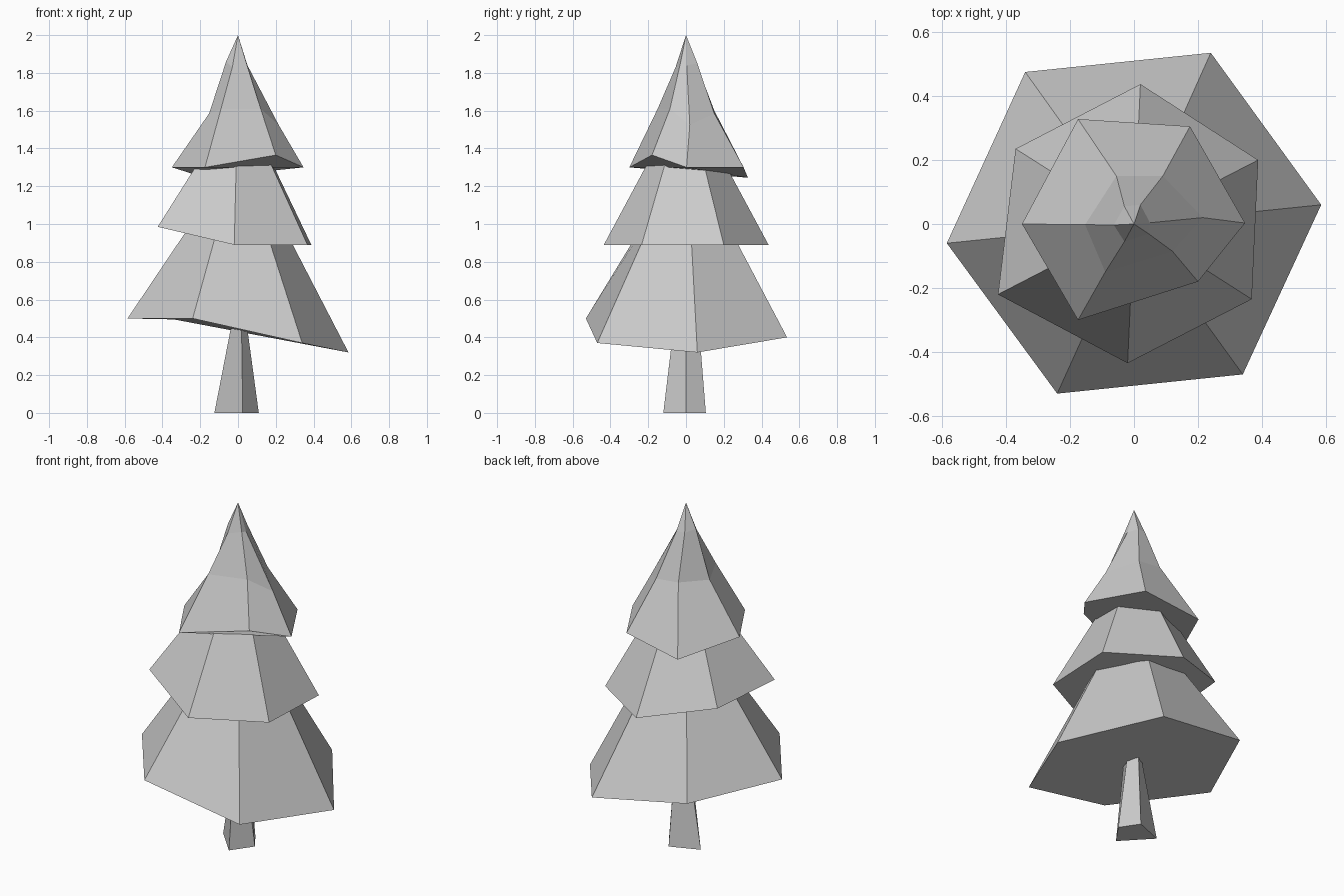
import bpy, bmesh

if "Cube" in bpy.data.objects:
    bpy.data.objects.remove(bpy.data.objects["Cube"])


def loft(name, rings, apex=None):
    """Flat-shaded solid through stacked rings, closed by a cap or an apex."""
    bm = bmesh.new()
    loops = [[bm.verts.new(p) for p in ring] for ring in rings]
    n = len(loops[0])
    for a, b in zip(loops, loops[1:]):
        for i in range(n):
            j = (i + 1) % n
            bm.faces.new((a[i], a[j], b[j], b[i]))
    bm.faces.new(loops[0])
    if apex:
        tip = bm.verts.new(apex)
        for i in range(n):
            bm.faces.new((loops[-1][i], loops[-1][(i + 1) % n], tip))
    else:
        bm.faces.new(loops[-1])
    bmesh.ops.recalc_face_normals(bm, faces=bm.faces)
    me = bpy.data.meshes.new(name)
    bm.to_mesh(me)
    bm.free()
    ob = bpy.data.objects.new(name, me)
    bpy.context.collection.objects.link(ob)
    return ob


def shrink(ring, s, z):
    return [(x * s, y * s, z) for x, y, _ in ring]


# trunk: tapered four-sided post, running up into the lowest branches
loft("trunk", [
    [(.025, -.12, 0), (.11, 0, 0), (.04, .105, 0), (-.125, .04, 0)],
    [(.018, -.06, .5), (.042, 0, .5), (.025, .065, .5), (-.028, .02, .5)],
])

# lower branches: wide hexagonal skirt with a tilted hem
low = [(-.585, -.06, .50), (-.24, -.53, .50), (.34, -.47, .37),
       (.585, .06, .32), (.24, .535, .40), (-.34, .475, .495)]
loft("lower_branches", [low, shrink(low, .31, 1.1)])

# middle branches: smaller skirt, raised on the left
mid = [(-.425, -.22, .985), (-.02, -.435, .89), (.368, -.235, .89),
       (.388, .20, .89), (.02, .437, .89), (-.37, .235, .973)]
loft("middle_branches", [mid, shrink(mid, .31, 1.45)])

# top branches: spire with two bends below the tip
loft("top_branches", [
    [(-.35, 0, 1.30), (-.175, -.30, 1.30), (.20, -.18, 1.365),
     (.347, .003, 1.30), (.175, .305, 1.30), (-.175, .328, 1.245)],
    [(-.153, -.002, 1.585), (-.09, -.15, 1.61), (.12, -.085, 1.61),
     (.215, .02, 1.525), (.09, .15, 1.585), (-.055, .15, 1.60)],
    [(-.063, -.003, 1.86), (-.03, -.055, 1.83), (.045, -.03, 1.85),
     (.05, .004, 1.84), (.02, .06, 1.85), (-.03, .055, 1.85)],
], apex=(0, 0, 2))
